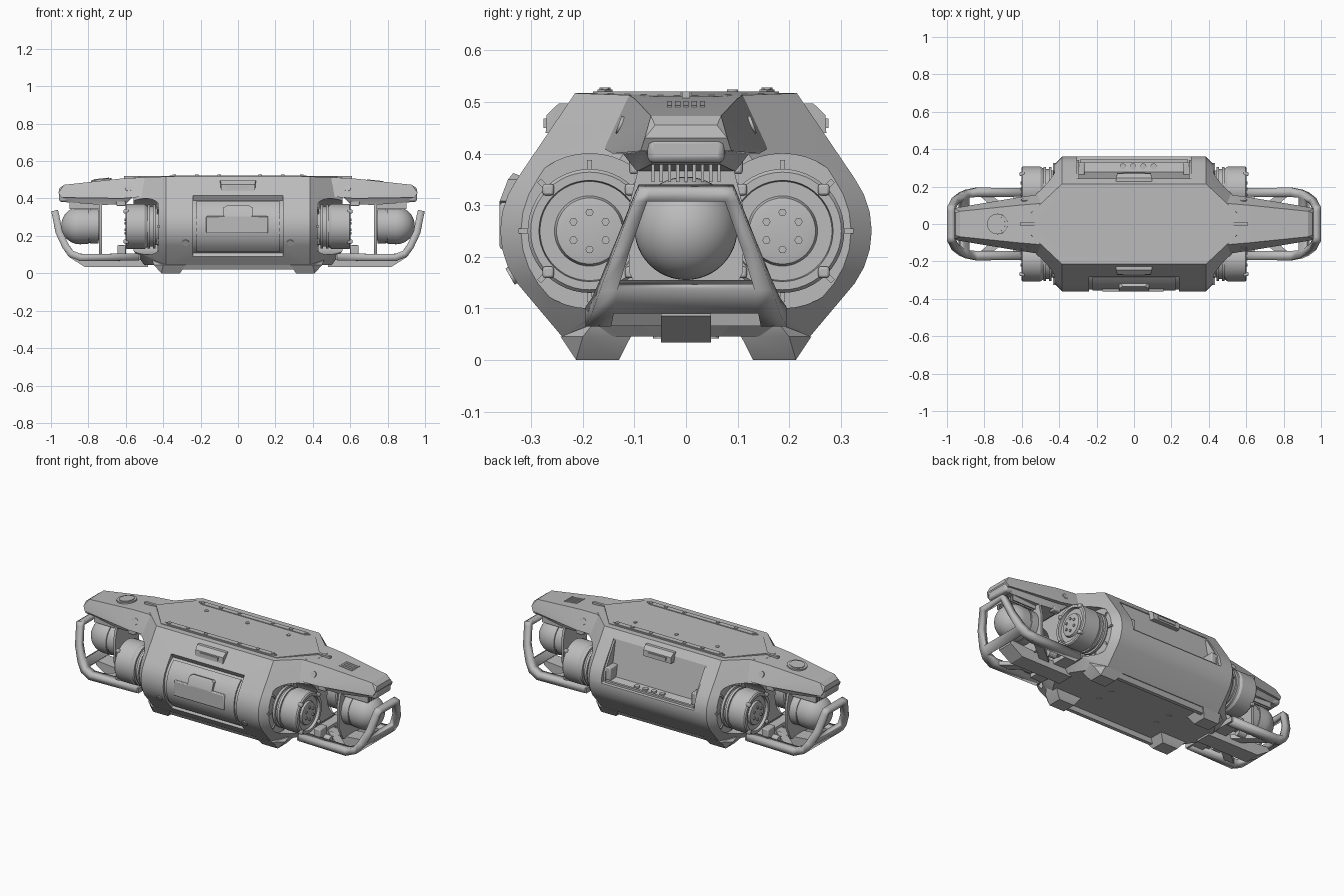
import bpy, bmesh, math
from mathutils import Matrix, Vector

if "Cube" in bpy.data.objects:
    bpy.data.objects.remove(bpy.data.objects["Cube"], do_unlink=True)

grey = bpy.data.materials.new("plain grey")
grey.use_nodes = True
COLOUR = (0.5, 0.5, 0.5, 1)
grey.diffuse_color = COLOUR
grey.node_tree.nodes["Principled BSDF"].inputs["Base Color"].default_value = COLOUR
parts = []


def finish(name, bm):
    bmesh.ops.recalc_face_normals(bm, faces=bm.faces[:])
    mesh = bpy.data.meshes.new(name)
    bm.to_mesh(mesh)
    bm.free()
    mesh.materials.append(grey)
    ob = bpy.data.objects.new(name, mesh)
    bpy.context.collection.objects.link(ob)
    parts.append(ob)
    return ob


def hull(name, pts):
    bm = bmesh.new()
    for p in pts:
        bm.verts.new(p)
    bmesh.ops.convex_hull(bm, input=bm.verts[:])
    bmesh.ops.delete(bm, geom=[v for v in bm.verts if not v.link_faces], context="VERTS")
    bmesh.ops.dissolve_limit(bm, angle_limit=0.01, verts=bm.verts[:], edges=bm.edges[:])
    return finish(name, bm)


def box(name, x0, x1, y0, y1, z0, z1, bevel=0.0):
    ob = hull(name, [(x, y, z) for x in (x0, x1) for y in (y0, y1) for z in (z0, z1)])
    if bevel:
        mod = ob.modifiers.new("bevel", "BEVEL")
        mod.width, mod.segments = bevel, 2
    return ob


def loft(name, rings):
    """Join closed rings of points and cap both ends."""
    bm = bmesh.new()
    rings = [[bm.verts.new(p) for p in ring] for ring in rings]
    for a, b in zip(rings, rings[1:]):
        for k in range(len(a)):
            n = (k + 1) % len(a)
            bm.faces.new((a[k], a[n], b[n], b[k]))
    bm.faces.new(rings[0])
    bm.faces.new(rings[-1])
    return finish(name, bm)


def lathe(name, profile, y, z, s=1, steps=40):
    """Turn (x, radius) points about an axis along x; s mirrors the end."""
    turns = [k * math.tau / steps for k in range(steps)]
    return loft(name, [[(s * x, y + r * math.cos(a), z + r * math.sin(a)) for a in turns]
                       for x, r in profile])


def disc(name, centre, radius, depth, axis=(0, 0, 1), sides=20):
    bm = bmesh.new()
    turn = Vector((0, 0, 1)).rotation_difference(Vector(axis)).to_matrix().to_4x4()
    bmesh.ops.create_cone(bm, cap_ends=True, segments=sides, radius1=radius, radius2=radius,
                          depth=depth, matrix=Matrix.Translation(centre) @ turn)
    return finish(name, bm)


def cut(target, cutter):
    mod = target.modifiers.new("cut", "BOOLEAN")
    mod.operation, mod.object, mod.solver = "DIFFERENCE", cutter, "EXACT"
    bpy.context.view_layer.objects.active = target
    bpy.ops.object.modifier_apply(modifier=mod.name)
    parts.remove(cutter)
    bpy.data.objects.remove(cutter, do_unlink=True)


# Body: rounded section with slanted corners
TY, TZ = 0.187, 0.25


def flank(radius, reach):
    return [(TY + radius * math.cos(math.radians(a)), TZ + radius * math.sin(math.radians(a)))
            for a in range(reach, -reach - 1, -12)]


section = [(0.215, 0.517)] + flank(0.173, 48) + [(0.24, 0.045)]
pts = []
for sx in (-1, 1):
    for sy in (-1, 1):
        for y, z in section:
            tip = 0.5 if z < 0.1 else 0.56
            pts += [(sx * 0.385, sy * y, z), (sx * tip, sy * max(0.05, y - 0.175), z - (z > 0.5) * 0.006)]
body = hull("body", pts)
for sx in (-1, 1):
    for sy in (-1, 1):
        cut(body, lathe("bore_cutter", [(0.425, 0.15), (0.8, 0.15)], sy * TY, TZ, sx))
cut(body, hull("bay_cutter", [(x, y, z) for x in (-0.305, 0.305) for y, z in
                              ((0.238, 0.475), (0.278, 0.27), (0.4, 0.245), (0.4, 0.475))]))


# Front door set into a shallow curved recess, with its handle
def curved_slab(name, half, inner, outer, reach):
    outline = flank(inner, reach) + flank(outer, reach)[::-1]
    return loft(name, [[(x, -y, z) for y, z in outline] for x in (-half, half)])


cut(body, curved_slab("recess_cutter", 0.24, 0.162, 0.21, 60))
curved_slab("front_door", 0.222, 0.15, 0.17, 54)
box("front_handle_plate", -0.17, 0.16, -0.361, -0.33, 0.215, 0.305, 0.005)
hull("front_handle", [(sx * x, -y, z) for sx in (-1, 1) for x, y, z in
                      ((0.08, 0.361, 0.308), (0.06, 0.361, 0.3), (0.08, 0.345, 0.35), (0.06, 0.335, 0.362),
                       (0.08, 0.3, 0.308), (0.08, 0.3, 0.35))])
for sx in (-1, 1):
    disc("front_fastener", (sx * 0.28, -0.335, 0.165), 0.018, 0.014, (0, -1, -0.57))

# Rear bay fittings
box("rear_ledge_trim", -0.29, 0.29, 0.33, 0.345, 0.25, 0.268)
for k in range(4):
    disc("bay_plug", (-0.06 + k * 0.055, 0.308, 0.265), 0.016, 0.014)
for sx in (-1, 1):
    box("bay_bracket", sx * 0.265, sx * 0.3, 0.25, 0.33, 0.265, 0.34, 0.006)
    hull("bay_cheek", [(sx * x, y, z) for x in (0.295, 0.307) for y, z in
                       ((0.22, 0.475), (0.27, 0.27), (0.34, 0.26), (0.33, 0.33), (0.25, 0.46))])
for sy in (-1, 1):
    hull("latch", [(sx * x, sy * y, z) for sx in (-1, 1) for x, y, z in
                   ((0.095, 0.21, 0.497), (0.095, 0.247, 0.497), (0.09, 0.27, 0.475),
                    (0.09, 0.272, 0.44), (0.095, 0.21, 0.44))])
    box("latch_grip", -0.06, 0.06, sy * 0.262, sy * 0.276, 0.45, 0.468)

# Top plate, rails and bolts
hull("top_plate", [(sx * x, sy * y, z) for sx in (-1, 1) for sy in (-1, 1)
                   for x, y in ((0.38, 0.18), (0.53, 0.01)) for z in (0.5, 0.52)])
for sy in (-1, 1):
    hull("top_rail", [(sx * x, sy * y, z) for sx in (-1, 1) for x, y in
                      ((0.34, 0.172), (0.365, 0.157), (0.34, 0.142)) for z in (0.515, 0.524)])
    for x in (-0.34, -0.22, -0.1, 0.12, 0.24, 0.34):
        disc("rail_bolt", (x, sy * 0.157, 0.525), 0.011, 0.006, sides=6)
for x in (-0.27, 0, 0.27):
    disc("plate_bolt", (x, 0.09, 0.521), 0.011, 0.006, sides=12)

# Underside: narrow rails and feet
for sy in (-1, 1):
    hull("skid_rail", [(sx * 0.31, sy * y, z) for sx in (-1, 1) for y, z in
                       ((0.2, 0.02), (0.222, 0.02), (0.19, 0.05), (0.238, 0.05))])
    for sx in (-1, 1):
        hull("foot", [(sx * x, sy * y, z) for x0, x1, y0, y1, z in
                      ((0.31, 0.41, 0.13, 0.213, 0), (0.28, 0.45, 0.107, 0.2, 0.045),
                       (0.28, 0.4, 0.107, 0.243, 0.045), (0.28, 0.46, 0.107, 0.18, 0.07))
                      for x in (x0, x1) for y in (y0, y1)])
        disc("underside_bolt", (sx * 0.2, sy * 0.05, 0.045), 0.014, 0.006, sides=12)

# Thrusters
for sx in (-1, 1):
    for sy in (-1, 1):
        y = sy * TY
        lathe("thruster", [(0.41, 0.1), (0.44, 0.1), (0.44, 0.118), (0.455, 0.118), (0.455, 0.106), (0.47, 0.106),
                           (0.47, 0.118), (0.485, 0.118), (0.485, 0.11), (0.5, 0.12), (0.595, 0.12),
                           (0.602, 0.114), (0.602, 0.098), (0.585, 0.096), (0.585, 0.068), (0.597, 0.064),
                           (0.6, 0.05)], y, TZ, sx, 48)
        for k in range(6):
            a = (k + 0.5) * math.tau / 6
            disc("hub_bolt", (sx * 0.602, y + 0.036 * math.cos(a), TZ + 0.036 * math.sin(a)),
                 0.008, 0.008, (1, 0, 0), 6)
        for k in range(8):
            a = k * math.tau / 8
            c, s = math.cos(a), math.sin(a)
            hull("duct_vane", [(sx * x, y + r * c - w * s, TZ + r * s + w * c)
                               for x in (0.41, 0.432) for r in (0.095, 0.138) for w in (-0.005, 0.005)])
        for dy in (-0.08, 0.08):
            for dz in (-0.08, 0.08):
                box("thruster_lug", sx * 0.585, sx * 0.612, y + dy - 0.011, y + dy + 0.011,
                    TZ + dz - 0.011, TZ + dz + 0.011, 0.005)
        # mounting brackets to the arm and lower frame
        box("upper_bracket", sx * 0.6, sx * 0.65, sy * 0.07, sy * 0.11, 0.36, 0.41, 0.006)
        box("lower_bracket", sx * 0.6, sx * 0.645, sy * 0.08, sy * 0.15, 0.09, 0.15, 0.006)
        disc("cable_plug", (sx * 0.66, sy * 0.1, 0.085), 0.02, 0.05, (1, 0, 0), 12)
        disc("arm_side_bolt", (sx * 0.585, sy * 0.126, 0.455), 0.018, 0.01, (0, sy, 0.37), 16)

# Arms, camera pods and guards at each end
for sx in (-1, 1):
    hull("arm", [(sx * x, sy * y, z) for sy in (-1, 1) for x, y, z in
                 ((0.5, 0.11, 0.513), (0.62, 0.1, 0.507), (0.5, 0.16, 0.41), (0.62, 0.142, 0.4),
                  (0.93, 0.068, 0.473), (0.955, 0.06, 0.455), (0.96, 0.08, 0.43), (0.945, 0.088, 0.405))])
    hull("arm_underside", [(sx * x, sy * y, z) for sy in (-1, 1) for x, y, z in
                           ((0.56, 0.13, 0.41), (0.6, 0.1, 0.372), (0.72, 0.095, 0.365),
                            (0.92, 0.065, 0.38), (0.94, 0.08, 0.41))])
    box("nose_cap", sx * 0.9, sx * 0.957, -0.075, 0.075, 0.382, 0.432, 0.012)
    box("top_fin", sx * 0.48, sx * 0.61, -0.008, 0.008, 0.5, 0.52)
    for k in range(9):
        box("cooling_rib", sx * 0.74, sx * 0.9, k * 0.016 - 0.067, k * 0.016 - 0.061, 0.345, 0.385)
    dome = [(0.845 + 0.1 * math.sin(a), 0.1 * math.cos(a)) for a in
            (math.radians(d) for d in range(0, 90, 8))]
    lathe("camera_pod", [(0.728, 0.08), (0.745, 0.08), (0.745, 0.096), (0.79, 0.096), (0.79, 0.092),
                         (0.8, 0.092), (0.8, 0.098)] + dome, 0, 0.255, sx, 48)
    hull("pod_bulkhead", [(sx * x, sy * y, z) for x in (0.728, 0.742) for sy in (-1, 1)
                          for y, z in ((0.09, 0.38), (0.11, 0.3), (0.11, 0.17), (0.07, 0.09))])
    # Guard frame: side bars joined by a lower and an upper bar
    bm = bmesh.new()
    rows = [[bm.verts.new((sx * x, y, z)) for y in (-o, -i, i, o)] for x, z, o, i in
            ((0.53, 0.087, 0.19, 0.145), (0.84, 0.084, 0.195, 0.145), (0.893, 0.104, 0.183, 0.14),
             (0.922, 0.145, 0.167, 0.133), (0.957, 0.22, 0.138, 0.108), (0.975, 0.312, 0.102, 0.075),
             (0.981, 0.335, 0.092, 0.07))]
    for n, (a, b) in enumerate(zip(rows, rows[1:])):
        for k in ((0, 1, 2) if n in (2, 5) else (0, 2)):
            bm.faces.new((a[k], a[k + 1], b[k + 1], b[k]))
    mod = finish("guard", bm).modifiers.new("thickness", "SOLIDIFY")
    mod.thickness, mod.offset = 0.038, 0
    box("guard_crossbar", sx * 0.52, sx * 0.6, -0.19, 0.19, 0.07, 0.1)
    hull("guard_keel", [(sx * x, y, z) for y in (-0.048, 0.048) for x, z in
                        ((0.48, 0.034), (0.82, 0.034), (0.9, 0.085), (0.9, 0.11), (0.82, 0.07), (0.48, 0.075))])
    for sy in (-1, 1):
        hull("guard_strut", [(sx * x, sy * y, z) for z in (0.066, 0.092) for x, y in
                             ((0.61, 0.03), (0.68, 0.03), (0.78, 0.17), (0.85, 0.17))])

# Round port on the right arm, vent slats on the left arm
disc("arm_port_ring", (-0.73, 0, 0.495), 0.055, 0.016, (-0.11, 0, 1), 32)
disc("arm_port", (-0.73, 0, 0.498), 0.042, 0.018, (-0.11, 0, 1), 32)
for k in range(5):
    hull("vent_slat", [(x, k * 0.016 - w, z + dz) for x, z in ((0.69, 0.502), (0.775, 0.493))
                       for w in (0.027, 0.037) for dz in (-0.02, 0)])

# Crisp edges with smooth curves
bpy.ops.object.select_all(action="DESELECT")
for ob in parts:
    ob.select_set(True)
bpy.context.view_layer.objects.active = body
bpy.ops.object.shade_smooth_by_angle(angle=math.radians(28))
